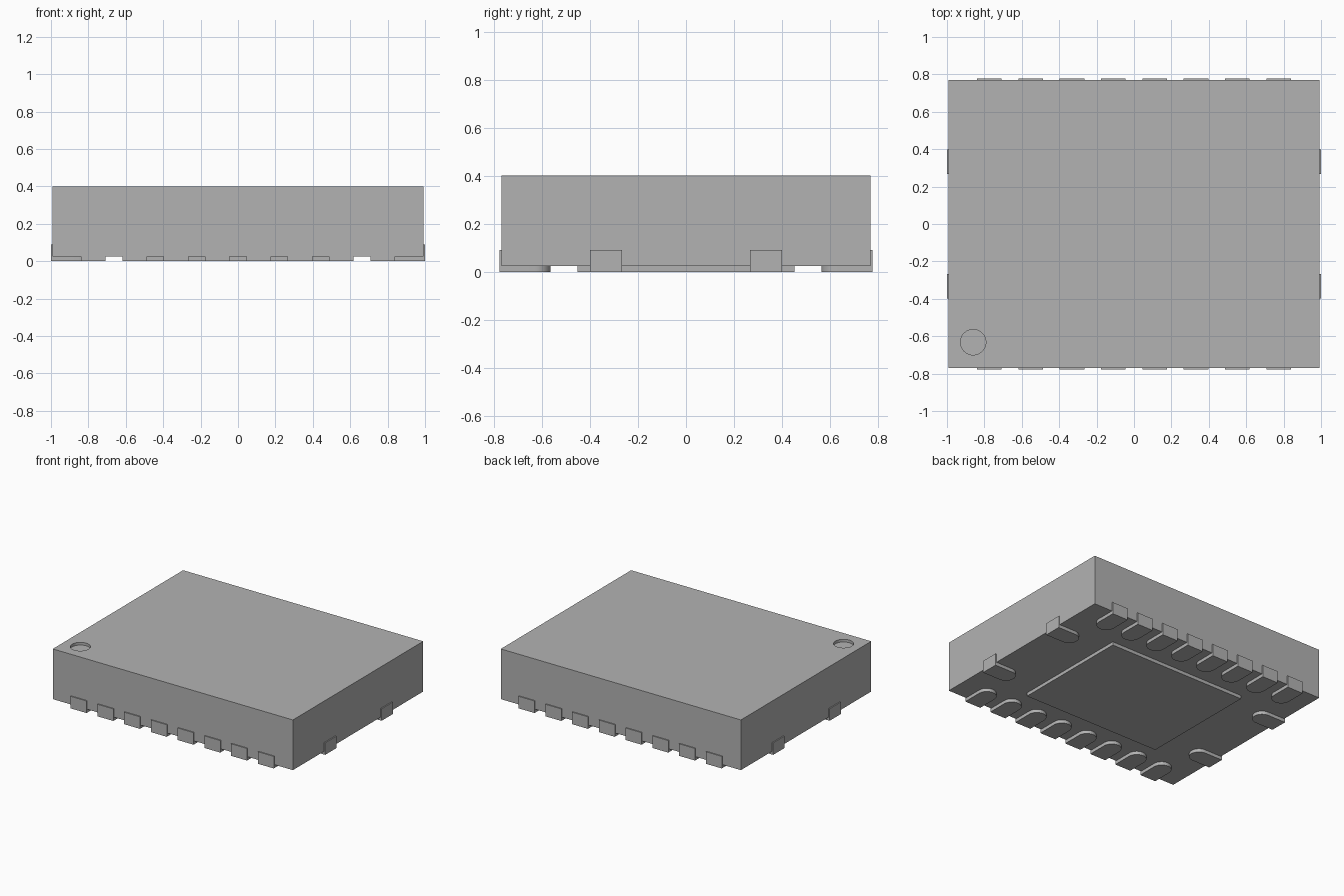
import bpy, bmesh, math
from mathutils import Matrix, Vector

cube = bpy.data.objects.get("Cube")
if cube:
    bpy.data.objects.remove(cube, do_unlink=True)

HALF_X, HALF_Y = 0.992, 0.769       # body half sizes
BOTTOM, TOP = 0.025, 0.4
PROUD = 0.008                       # how far leads stand out of the body
LEAD_R = 0.066                      # half width of a lead
LEAD_LEN, LEAD_H = 0.213, 0.09
PITCH = 0.221

grey = bpy.data.materials.new("plain grey")
grey.use_nodes = True
grey.diffuse_color = (0.45, 0.45, 0.45, 1)
grey.node_tree.nodes["Principled BSDF"].inputs["Base Color"].default_value = (0.45, 0.45, 0.45, 1)


def finish(name, bm):
    bmesh.ops.recalc_face_normals(bm, faces=bm.faces)
    mesh = bpy.data.meshes.new(name)
    bm.to_mesh(mesh)
    bm.free()
    mesh.materials.append(grey)
    obj = bpy.data.objects.new(name, mesh)
    bpy.context.collection.objects.link(obj)
    return obj


def add_box(bm, low, high):
    low, high = Vector(low), Vector(high)
    matrix = Matrix.Translation((low + high) / 2) @ Matrix.Diagonal((high - low).to_4d())
    bmesh.ops.create_cube(bm, size=1, matrix=matrix)


def box(name, low, high):
    bm = bmesh.new()
    add_box(bm, low, high)
    return finish(name, bm)


def smooth(obj):
    bpy.ops.object.select_all(action='DESELECT')
    obj.select_set(True)
    bpy.context.view_layer.objects.active = obj
    bpy.ops.object.shade_smooth_by_angle(angle=math.radians(30))


# Moulded body with a round orientation dimple in its top
body = box("body", (-HALF_X, -HALF_Y, BOTTOM), (HALF_X, HALF_Y, TOP))
bm = bmesh.new()
bmesh.ops.create_cone(bm, cap_ends=True, segments=48, radius1=0.068, radius2=0.068, depth=0.1,
                      matrix=Matrix.Translation((-0.86, -0.632, TOP + 0.03)))
cutter = finish("dimple_cutter", bm)
cutter.hide_render = True
cutter.hide_set(True)
cut = body.modifiers.new("dimple", 'BOOLEAN')
cut.operation = 'DIFFERENCE'
cut.solver = 'EXACT'
cut.object = cutter
bpy.context.view_layer.objects.active = body
bpy.ops.object.modifier_apply(modifier=cut.name)
bpy.data.objects.remove(cutter, do_unlink=True)
smooth(body)

# Large thermal pad underneath
box("thermal_pad", (-0.567, -0.452, 0), (0.567, 0.452, BOTTOM + 0.003))


# One lead: outer face on y = 0, rounded foot running towards +y
def lead_mesh():
    bm = bmesh.new()
    outline = [(-LEAD_R, 0), (LEAD_R, 0)]
    for i in range(17):
        a = math.pi * i / 16
        outline.append((LEAD_R * math.cos(a), LEAD_LEN - LEAD_R + LEAD_R * math.sin(a)))
    foot = bm.faces.new([bm.verts.new((x, y, 0)) for x, y in outline])
    up = bmesh.ops.extrude_face_region(bm, geom=[foot])["geom"]
    bmesh.ops.translate(bm, vec=(0, 0, BOTTOM + 0.003),
                        verts=[v for v in up if isinstance(v, bmesh.types.BMVert)])
    add_box(bm, (-LEAD_R, 0, BOTTOM), (LEAD_R, 0.03, LEAD_H))
    obj = finish("lead_template", bm)
    smooth(obj)
    mesh = obj.data
    bpy.data.objects.remove(obj)
    return mesh


mesh = lead_mesh()
mesh.name = "lead"


def place(name, x, y, turn):
    obj = bpy.data.objects.new(name, mesh)
    obj.location = (x, y, 0)
    obj.rotation_euler.z = turn
    bpy.context.collection.objects.link(obj)


# Eight leads along the front and back, two on each end
for i in range(8):
    x = (i - 3.5) * PITCH
    place(f"front_lead_{i + 1}", x, -HALF_Y - PROUD, 0)
    place(f"back_lead_{i + 1}", x, HALF_Y + PROUD, math.pi)
for i, y in enumerate((-0.333, 0.333)):
    place(f"left_lead_{i + 1}", HALF_X + PROUD, y, math.pi / 2)
    place(f"right_lead_{i + 1}", -HALF_X - PROUD, y, -math.pi / 2)
